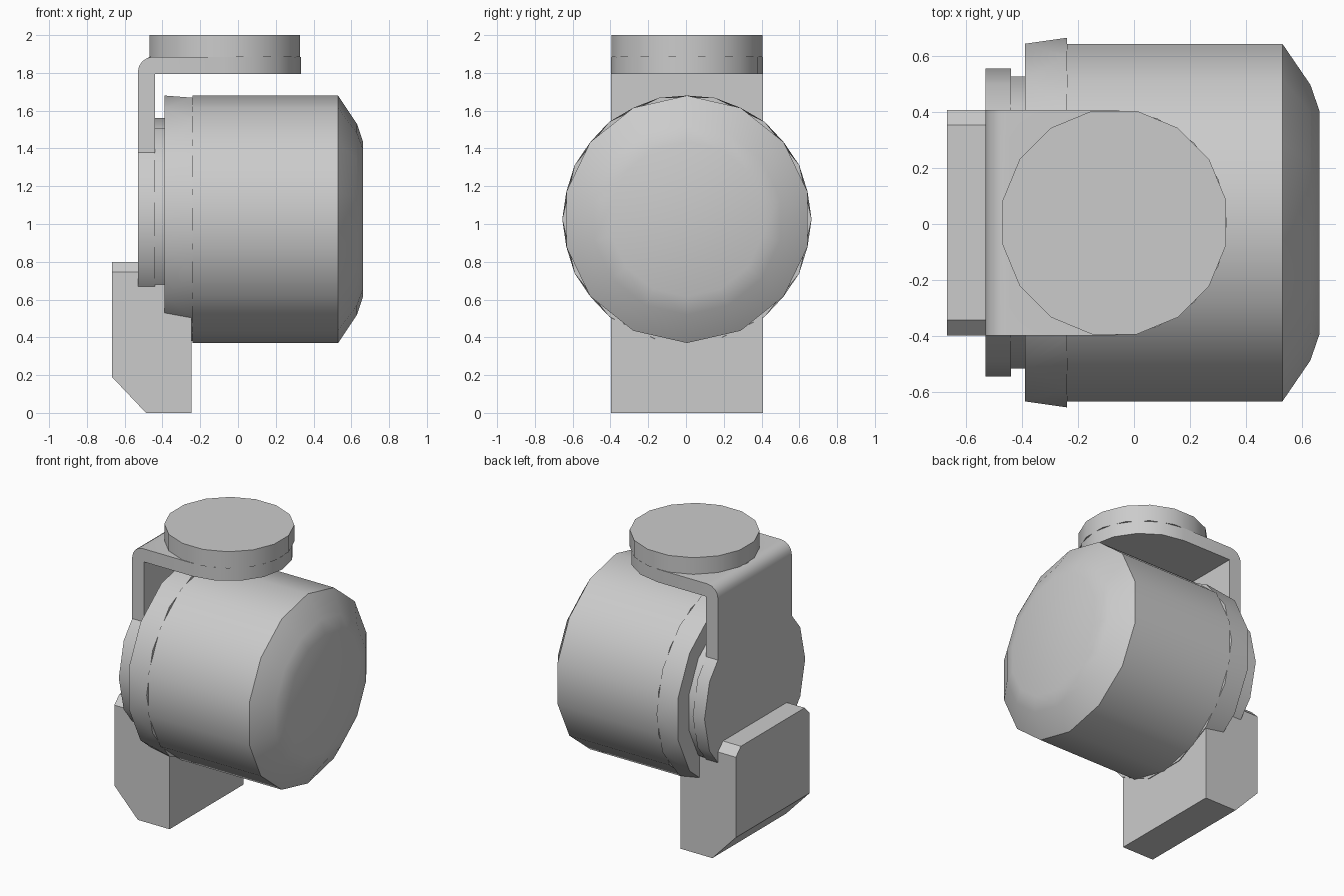
import bpy, bmesh
from math import cos, sin, pi, radians

if "Cube" in bpy.data.objects:
    bpy.data.objects.remove(bpy.data.objects["Cube"])

grey = bpy.data.materials.new("plain grey")
grey.use_nodes = True
grey.diffuse_color = (0.6, 0.6, 0.6, 1)
grey.node_tree.nodes["Principled BSDF"].inputs["Base Color"].default_value = (0.6, 0.6, 0.6, 1)

CY, CZ = 0.005, 1.025        # centre of the drum axis
HALF = 0.403                 # half width of bracket and block
PAD_X = -0.07                # centre of the round pad


def finish(name, bm):
    bmesh.ops.recalc_face_normals(bm, faces=bm.faces)
    mesh = bpy.data.meshes.new(name)
    bm.to_mesh(mesh)
    bm.free()
    mesh.materials.append(grey)
    obj = bpy.data.objects.new(name, mesh)
    bpy.context.collection.objects.link(obj)
    return obj


def activate(obj):
    bpy.ops.object.select_all(action='DESELECT')
    obj.select_set(True)
    bpy.context.view_layer.objects.active = obj


def smooth(obj):
    activate(obj)
    bpy.ops.object.shade_smooth_by_angle(angle=radians(32))


def lathe(name, rings, sides, axis='X', phase=0.0):
    """Stack rings of (position, radius) along an axis and cap both ends."""
    bm = bmesh.new()
    loops = []
    for pos, r in rings:
        loop = []
        for i in range(sides):
            a = 2 * pi * (i + phase) / sides
            if axis == 'X':
                co = (pos, CY + r * sin(a), CZ + r * cos(a))
            else:
                co = (PAD_X + r * cos(a), CY + r * sin(a), pos)
            loop.append(bm.verts.new(co))
        loops.append(loop)
    for a, b in zip(loops, loops[1:]):
        for i in range(sides):
            j = (i + 1) % sides
            bm.faces.new((a[i], a[j], b[j], b[i]))
    bm.faces.new(loops[0])
    bm.faces.new(loops[-1])
    return finish(name, bm)


def extrude_profile(name, points):
    """Extrude an x-z outline across the width."""
    bm = bmesh.new()
    face = bm.faces.new([bm.verts.new((x, CY - HALF, z)) for x, z in points])
    out = bmesh.ops.extrude_face_region(bm, geom=[face])
    moved = [v for v in out["geom"] if isinstance(v, bmesh.types.BMVert)]
    bmesh.ops.translate(bm, verts=moved, vec=(0, 2 * HALF, 0))
    return finish(name, bm)


def unite(obj, other):
    mod = obj.modifiers.new("union", 'BOOLEAN')
    mod.operation = 'UNION'
    mod.solver = 'EXACT'
    mod.object = other
    activate(obj)
    bpy.ops.object.modifier_apply(modifier=mod.name)
    bpy.data.objects.remove(other)


# Main drum with its domed end
smooth(lathe("drum", [(-0.24, 0.655), (0.53, 0.655), (0.63, 0.505), (0.662, 0.41)], 14))

# Collar behind the drum, its two rims turned half a step apart
bm = bmesh.new()
for x, r, phase in ((-0.39, 0.655, 0), (-0.24, 0.66, 0.5)):
    for i in range(14):
        a = 2 * pi * (i + phase) / 14
        bm.verts.new((x, CY + r * sin(a), CZ + r * cos(a)))
bmesh.ops.convex_hull(bm, input=bm.verts)
smooth(finish("collar", bm))

# Spacer between collar and bracket
smooth(lathe("spacer", [(-0.445, 0.535), (-0.385, 0.535)], 14))

# Bent bracket: strap with rounded bend, round back plate and round top end
bend = [(-0.45 - 0.08 * cos(t * pi / 8), 1.805 + 0.08 * sin(t * pi / 8)) for t in range(5)]
bracket = extrude_profile("bracket", [(-0.53, 1.1)] + bend + [
    (PAD_X, 1.885), (PAD_X, 1.795), (-0.44, 1.795), (-0.44, 1.1)])
unite(bracket, lathe("back_plate", [(-0.53, 0.55), (-0.44, 0.55)], 14, phase=0.5))
unite(bracket, lathe("strap_end", [(1.795, HALF), (1.885, HALF)], 16, 'Z'))
smooth(bracket)

# Round pad on top
smooth(lathe("top_pad", [(1.885, 0.407), (2.0, 0.407)], 16, 'Z', 0.5))

# Block below, with sloped lower edge and bevelled upper side edges
block = extrude_profile("lower_block", [
    (-0.667, 0.19), (-0.667, 0.8), (-0.245, 0.8), (-0.245, 0), (-0.487, 0)])
bm = bmesh.new()
bm.from_mesh(block.data)
top_edges = [e for e in bm.edges
             if all(v.co.z > 0.79 for v in e.verts)
             and abs(e.verts[0].co.y - e.verts[1].co.y) < 0.01]
bmesh.ops.bevel(bm, geom=top_edges, offset=0.055, segments=1, affect='EDGES')
bm.to_mesh(block.data)
bm.free()
